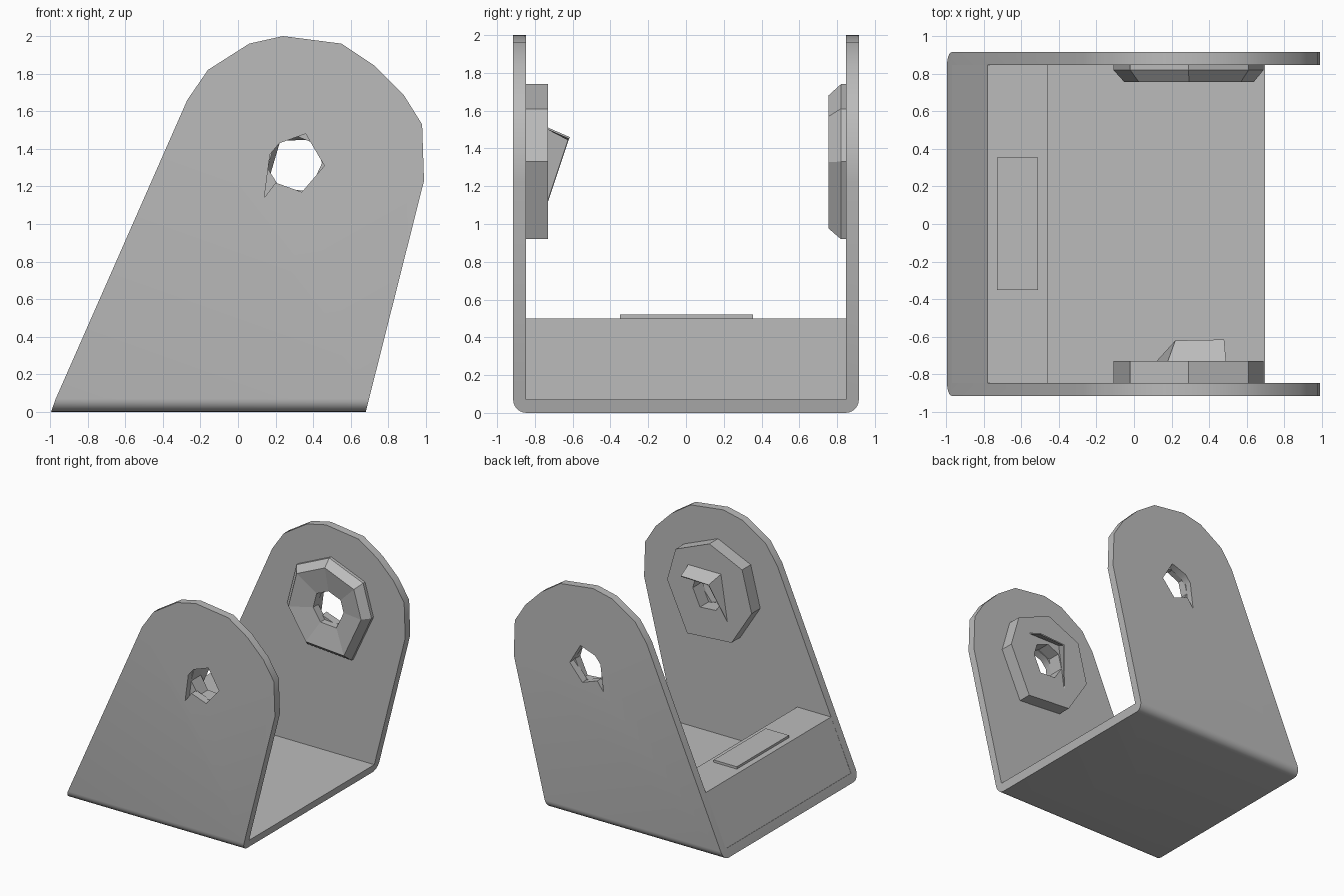
import bpy, bmesh, math

if "Cube" in bpy.data.objects:
    bpy.data.objects.remove(bpy.data.objects["Cube"], do_unlink=True)

grey = bpy.data.materials.new("plain grey")
grey.use_nodes = True
grey.diffuse_color = (0.5, 0.5, 0.5, 1)
grey.node_tree.nodes["Principled BSDF"].inputs["Base Color"].default_value = (0.5, 0.5, 0.5, 1)


def make(name, verts, faces):
    mesh = bpy.data.meshes.new(name)
    mesh.from_pydata(verts, [], faces)
    bm = bmesh.new()
    bm.from_mesh(mesh)
    bmesh.ops.recalc_face_normals(bm, faces=bm.faces)
    bm.to_mesh(mesh)
    bm.free()
    mesh.materials.append(grey)
    obj = bpy.data.objects.new(name, mesh)
    bpy.context.collection.objects.link(obj)
    return obj


def prism(name, outline, low, high, place):
    """Extrude a 2D outline; place(a, b, t) gives the 3D point."""
    n = len(outline)
    verts = [place(a, b, t) for t in (low, high) for a, b in outline]
    faces = [list(range(n)), list(range(n, 2 * n))]
    faces += [[i, (i + 1) % n, n + (i + 1) % n, n + i] for i in range(n)]
    return make(name, verts, faces)


def along_x(a, b, t):
    return (t, a, b)


def along_y(a, b, t):
    return (a, t, b)


def along_z(a, b, t):
    return (a, b, t)


def cut(obj, cutter, operation):
    mod = obj.modifiers.new("cut", "BOOLEAN")
    mod.operation = operation
    mod.solver = "EXACT"
    mod.object = cutter
    bpy.context.view_layer.objects.active = obj
    bpy.ops.object.modifier_apply(modifier=mod.name)
    bpy.data.objects.remove(cutter, do_unlink=True)


def smooth(obj, degrees=35):
    bpy.ops.object.select_all(action="DESELECT")
    obj.select_set(True)
    bpy.context.view_layer.objects.active = obj
    bpy.ops.object.shade_smooth_by_angle(angle=math.radians(degrees))


# U-shaped bracket: rounded channel section trimmed to the side profile
outer, inner, floor, radius = 0.915, 0.847, 0.07, 0.07
arc = [(outer - radius + radius * math.sin(a), radius - radius * math.cos(a))
       for a in (math.pi / 2 * i / 6 for i in range(7))]
half = arc + [(outer, 2.1), (inner, 2.1), (inner, floor)]
section = half + [(-y, z) for y, z in reversed(half)]
bracket = prism("bracket", section, -1.1, 1.1, along_x)
side_profile = [(-0.995, 0), (-0.97, 0.07), (-0.27, 1.66), (-0.16, 1.82),
                (0.06, 1.96), (0.24, 2.0), (0.55, 1.96), (0.73, 1.84),
                (0.88, 1.69), (0.98, 1.53), (0.99, 1.23), (0.68, 0)]
cut(bracket, prism("side_cutter", side_profile, -1.2, 1.2, along_y), "INTERSECT")

# Ragged pivot hole through both arms
hole = [(0.17, 1.37), (0.22, 1.43), (0.36, 1.48), (0.46, 1.31),
        (0.34, 1.17), (0.20, 1.22), (0.14, 1.14)]
cut(bracket, prism("hole_cutter", hole, -1.2, 1.2, along_y), "DIFFERENCE")
smooth(bracket)

# Sloped block with a flat shelf, and the thin pad on it
prism("shelf_block", [(-0.97, 0.065), (-0.78, 0.5), (-0.46, 0.5), (-0.46, 0.065)],
      -inner, inner, along_y)
prism("shelf_pad", [(-0.73, -0.35), (-0.51, -0.35), (-0.51, 0.355), (-0.73, 0.355)],
      0.495, 0.52, along_z)


# Faceted ring bosses on the inner faces of the arms
def boss(name, stations):
    centre_x, centre_z = 0.31, 1.32
    outline = [(0.69, 1.33), (0.61, 1.61), (0.29, 1.74), (-0.02, 1.60),
               (-0.11, 1.25), (0.08, 0.95), (0.50, 0.92)]
    n, m = len(outline), len(stations)
    verts = [(centre_x + (x - centre_x) * s, y, centre_z + (z - centre_z) * s)
             for s, y in stations for x, z in outline]
    faces = [[j * n + i, j * n + (i + 1) % n,
              (j + 1) % m * n + (i + 1) % n, (j + 1) % m * n + i]
             for j in range(m) for i in range(n)]
    return make(name, verts, faces)


boss("front_boss", [(1, -0.86), (1, -0.73), (0.36, -0.73), (0.36, -0.86)])
boss("back_boss", [(1, 0.86), (1, 0.82), (0.86, 0.755), (0.36, 0.79), (0.36, 0.86)])

# Small raised hood beside the front boss hole
hood = make("hole_hood",
            [(0.22, -0.62, 1.45), (0.48, -0.615, 1.46), (0.12, -0.73, 1.12),
             (0.18, -0.73, 1.51), (0.49, -0.73, 1.51)],
            [(0, 1, 4, 3), (0, 3, 2)])
hood.modifiers.new("thickness", "SOLIDIFY").thickness = 0.01
